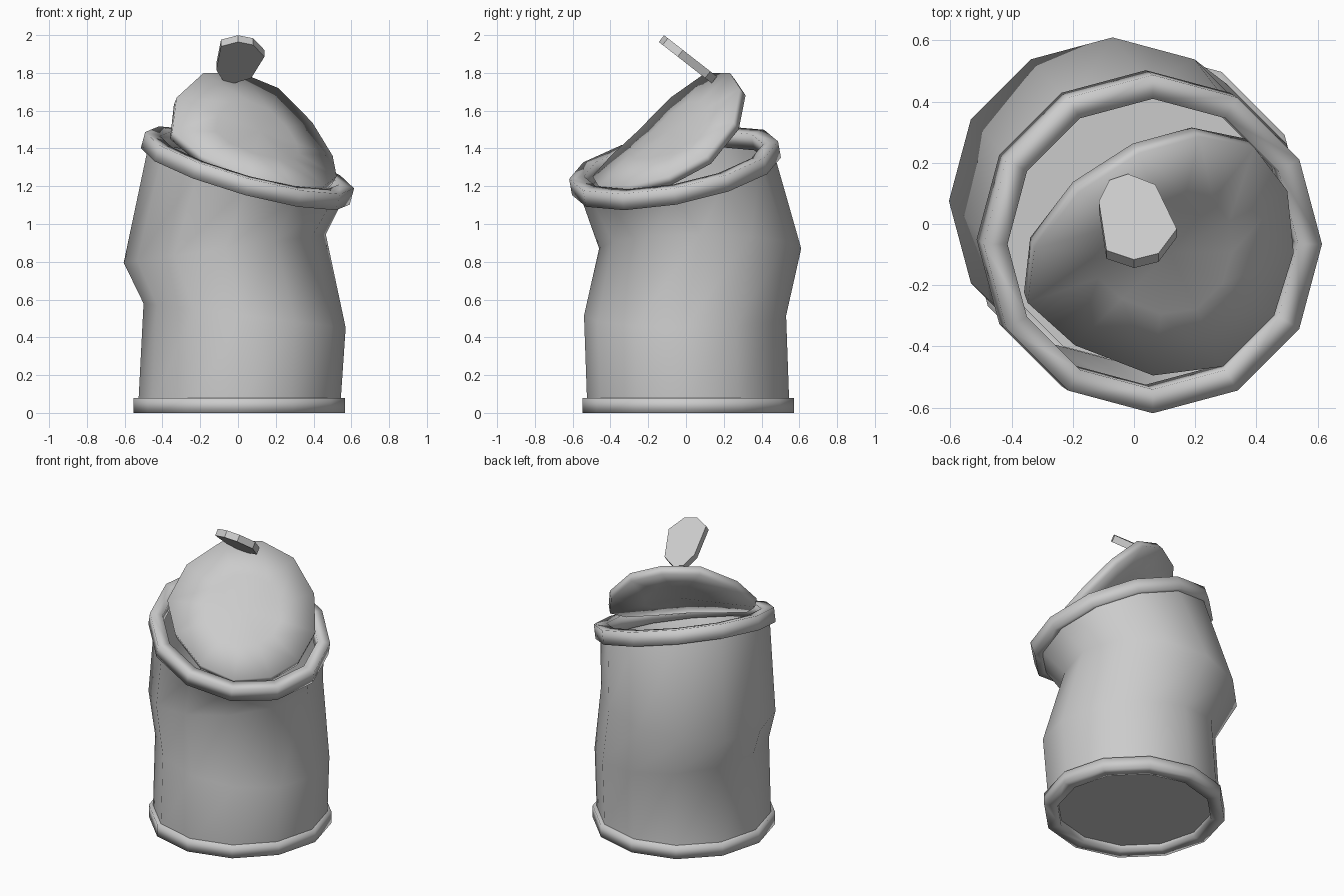
import bpy, bmesh, math
from mathutils import Vector

SIDES = 12

cube = bpy.data.objects.get("Cube")
if cube:
    bpy.data.objects.remove(cube, do_unlink=True)

grey = bpy.data.materials.new("tin_grey")
grey.use_nodes = True
tint = (0.6, 0.6, 0.6, 1)
grey.diffuse_color = tint
bsdf = grey.node_tree.nodes["Principled BSDF"]
bsdf.inputs["Base Color"].default_value = tint


def ring(center, slope, radius, lift=0.0):
    """Circle of points on a sloping plane, lifted along the plane's normal."""
    normal = Vector((-slope[0], -slope[1], 1)).normalized()
    points = []
    for i in range(SIDES):
        a = math.tau * i / SIDES
        dx, dy = radius * math.cos(a), radius * math.sin(a)
        points.append(Vector(center) + Vector((dx, dy, slope[0] * dx + slope[1] * dy))
                      + normal * lift)
    return points


def loft(bm, loops, closed=False):
    """Join point loops with quads; closed also joins the last to the first."""
    rows = [[bm.verts.new(p) for p in loop] for loop in loops]
    pairs = list(zip(rows, rows[1:])) + ([(rows[-1], rows[0])] if closed else [])
    for low, high in pairs:
        n = len(low)
        for i in range(n):
            j = (i + 1) % n
            bm.faces.new((low[i], low[j], high[j], high[i]))
    return rows


def finish(name, bm, angle, thickness=0.0, offset=0.0):
    bmesh.ops.recalc_face_normals(bm, faces=bm.faces)
    mesh = bpy.data.meshes.new(name)
    bm.to_mesh(mesh)
    bm.free()
    mesh.materials.append(grey)
    obj = bpy.data.objects.new(name, mesh)
    bpy.context.collection.objects.link(obj)
    bpy.ops.object.select_all(action='DESELECT')
    obj.select_set(True)
    bpy.context.view_layer.objects.active = obj
    if thickness:
        solid = obj.modifiers.new("Thickness", 'SOLIDIFY')
        solid.thickness = thickness
        solid.offset = offset
        bpy.ops.object.modifier_apply(modifier=solid.name)
    if angle:
        bpy.ops.object.shade_smooth_by_angle(angle=math.radians(angle))
    return obj


# Dented can wall: four rings, each shifted and tilted
BASE = ((0.007, 0.012, 0), (0, 0))
RIM = ((0.05, -0.058, 1.295), (-0.27, 0.18))
bm = bmesh.new()
loft(bm, [ring((0.007, 0.012, 0.04), (0, 0), 0.535),
          ring((0.035, -0.005, 0.515), (-0.12, 0), 0.535),
          ring((-0.07, 0.075, 0.87), (0.14, 0), 0.535),
          ring(*RIM, 0.52)])
finish("can_wall", bm, 80, 0.015, -1)

# Recessed bottom plate
bm = bmesh.new()
bm.faces.new([bm.verts.new(p) for p in ring(*BASE, 0.52, 0.045)])
finish("bottom_plate", bm, 0, 0.015)


# Rolled hoops around the bottom and the opening
def hoop(name, plane, low, high, inner, outer):
    bm = bmesh.new()
    loft(bm, [ring(*plane, inner, low), ring(*plane, outer, low),
              ring(*plane, outer, high), ring(*plane, inner, high)], closed=True)
    finish(name, bm, 180)


hoop("bottom_hoop", BASE, 0, 0.08, 0.475, 0.56)
hoop("top_hoop", RIM, -0.045, 0.045, 0.475, 0.553)

# Bent lid: outline as (toward hinge, sideways, height)
outline = [(-0.22, -0.05, 1.78), (-0.17, 0.18, 1.78), (-0.07, 0.355, 1.70),
           (0.08, 0.455, 1.52), (0.26, 0.43, 1.34), (0.42, 0.30, 1.23),
           (0.52, 0.11, 1.18), (0.52, -0.12, 1.18), (0.38, -0.30, 1.23),
           (0.13, -0.41, 1.34), (-0.08, -0.42, 1.47), (-0.19, -0.28, 1.65)]
r = math.sqrt(0.5)
edge = [Vector(((u + v) * r, (v - u) * r, z)) for u, v, z in outline]
middle = sum(edge, Vector()) / len(edge)
middle.z += 0.02
bm = bmesh.new()
rows = loft(bm, [edge, [p.lerp(middle, 0.5) for p in edge]])
hub = bm.verts.new(middle)
inner = rows[1]
for i in range(SIDES):
    bm.faces.new((inner[i], inner[(i + 1) % SIDES], hub))
finish("lid", bm, 180, 0.055)

# Pull tab: flat eight-sided plate leaning forward
tab = [(-0.115, 0.06), (-0.08, 0.13), (-0.02, 0.15), (0.07, 0.115),
       (0.14, -0.03), (0.08, -0.11), (0, -0.13), (-0.09, -0.10)]
bm = bmesh.new()
bm.faces.new([bm.verts.new((x, y, 1.88 - 0.78 * y)) for x, y in tab])
finish("pull_tab", bm, 0, 0.045)
